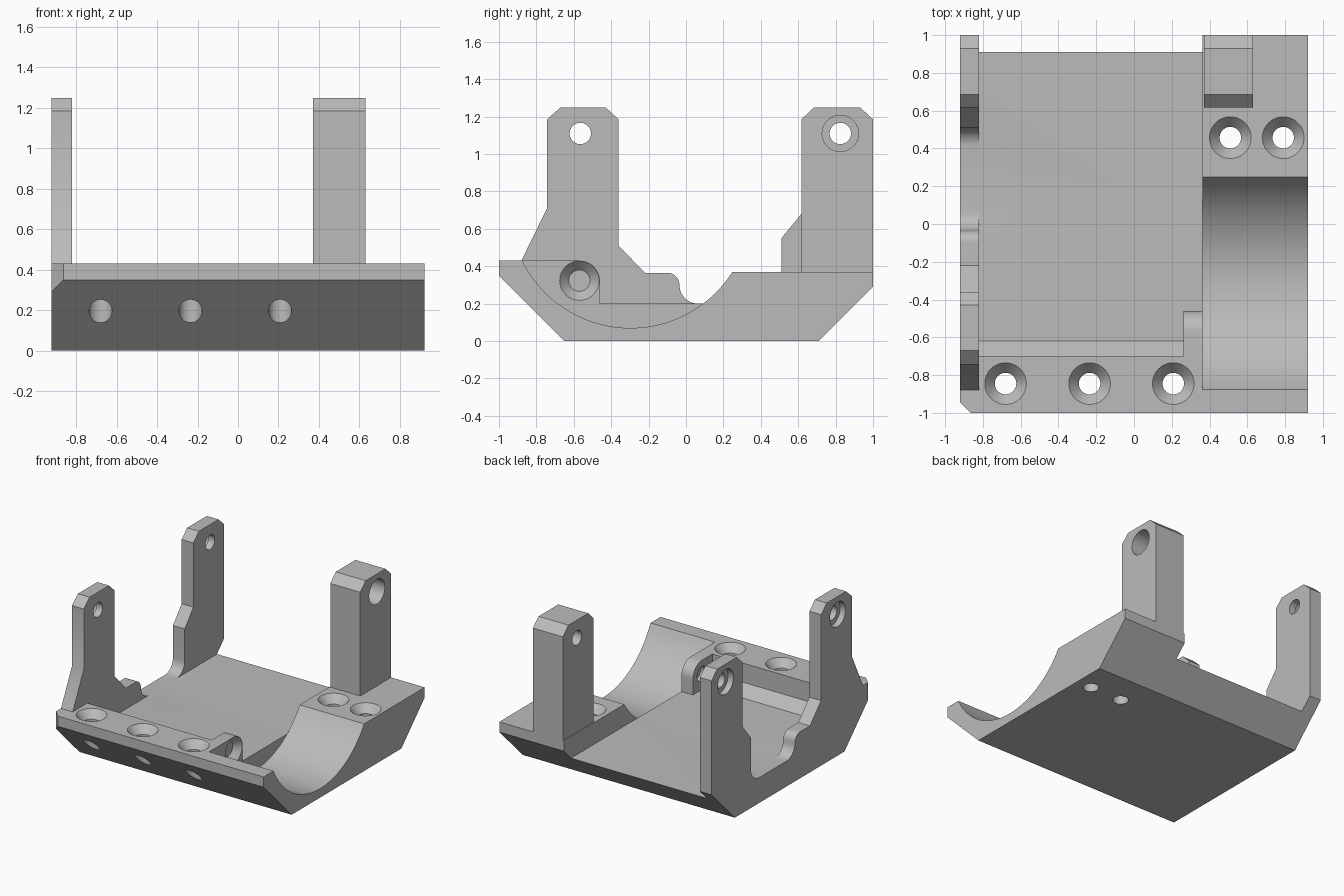
import bpy, bmesh, math
from mathutils import Vector

cube = bpy.data.objects.get("Cube")
if cube:
    bpy.data.objects.remove(cube, do_unlink=True)

grey = bpy.data.materials.new("plain_grey")
grey.use_nodes = True
grey.diffuse_color = (0.5, 0.5, 0.5, 1)
grey.node_tree.nodes["Principled BSDF"].inputs["Base Color"].default_value = (0.5, 0.5, 0.5, 1)


def new_object(name, bm):
    bmesh.ops.recalc_face_normals(bm, faces=bm.faces)
    mesh = bpy.data.meshes.new(name)
    bm.to_mesh(mesh)
    bm.free()
    mesh.materials.append(grey)
    ob = bpy.data.objects.new(name, mesh)
    bpy.context.collection.objects.link(ob)
    return ob


def extrude_x(name, profile, x0, x1):
    """Solid from a (y, z) outline running between two x positions."""
    bm = bmesh.new()
    face = bm.faces.new([bm.verts.new((x0, y, z)) for y, z in profile])
    side = bmesh.ops.extrude_face_region(bm, geom=[face])["geom"]
    bmesh.ops.translate(bm, vec=(x1 - x0, 0, 0),
                        verts=[v for v in side if isinstance(v, bmesh.types.BMVert)])
    return new_object(name, bm)


def arc(cy, cz, r, a0, a1, n=10):
    angles = [math.radians(a0 + (a1 - a0) * i / n) for i in range(n + 1)]
    return [(cy + r * math.cos(a), cz + r * math.sin(a)) for a in angles]


def cone(start, end, r0, r1):
    """Round cutter between two points."""
    start, end = Vector(start), Vector(end)
    bm = bmesh.new()
    bmesh.ops.create_cone(bm, cap_ends=True, segments=48, radius1=r0, radius2=r1,
                          depth=(end - start).length)
    turn = (end - start).to_track_quat('Z', 'Y').to_matrix()
    bmesh.ops.rotate(bm, verts=bm.verts, matrix=turn)
    bmesh.ops.translate(bm, verts=bm.verts, vec=(start + end) / 2)
    return new_object("cutter", bm)


def combine(target, tool, operation):
    mod = target.modifiers.new(operation, 'BOOLEAN')
    mod.operation, mod.object, mod.solver = operation, tool, 'EXACT'
    bpy.context.view_layer.objects.active = target
    bpy.ops.object.modifier_apply(modifier=mod.name)
    bpy.data.objects.remove(tool, do_unlink=True)


def cut(target, *cutter):
    combine(target, cone(*cutter), 'DIFFERENCE')


def countersink(target, x, y, top):
    cut(target, (x, y, -0.1), (x, y, top + 0.1), 0.057, 0.057)
    cut(target, (x, y, top - 0.06), (x, y, top + 0.01), 0.057, 0.119)


# Tray: front rail and open floor
bracket = extrude_x("bracket", [(-1, 0.43), (-1, 0.35), (-0.65, 0), (0.71, 0), (0.91, 0.2),
                                (-0.62, 0.2), (-0.7, 0.28), (-0.7, 0.43)], -0.82, 0.362)

# Cradle block with round trough
trough = arc(-0.297, 0.715, 0.645, -32.3, -153.8, 32)
cradle = extrude_x("cradle", [(-1, 0.43), (-1, 0.35), (-0.65, 0), (0.71, 0), (1, 0.29),
                              (1, 0.37)] + trough, 0.362, 0.922)

# Thick rear post
post_top = [(0.93, 1.25), (0.685, 1.25), (0.617, 1.185)]
post = extrude_x("rear_post", [(0.617, 0.3), (1, 0.29), (1, 1.185)] + post_top, 0.37, 0.63)
cut(post, (0.3, 0.825, 1.11), (0.7, 0.825, 1.11), 0.057, 0.057)
cut(post, (0.47, 0.825, 1.11), (0.7, 0.825, 1.11), 0.097, 0.097)

# Thin side plate with two posts
front_post = [(-0.22, 0.365), (-0.36, 0.51), (-0.36, 1.185), (-0.43, 1.25), (-0.67, 1.25),
              (-0.743, 1.185), (-0.743, 0.71), (-0.88, 0.43)]
plate = extrude_x("side_plate", [(-1, 0.43), (-1, 0.35), (-0.65, 0), (0.71, 0), (1, 0.29), (1, 1.185)]
                  + post_top + [(0.617, 0.68), (0.51, 0.55)]
                  + arc(0.41, 0.3, 0.1, 0, -90)
                  + arc(0.065, 0.3, 0.1, -90, -180)
                  + arc(-0.1, 0.3, 0.065, 0, 90) + front_post, -0.922, -0.82)
for y in (-0.565, 0.825):
    cut(plate, (-1, y, 1.11), (-0.7, y, 1.11), 0.057, 0.057)
    cut(plate, (-1, y, 1.11), (-0.875, y, 1.11), 0.097, 0.097)

# Bevelled plate corner
bm = bmesh.new()
bmesh.ops.create_cube(bm, size=0.2)
bmesh.ops.scale(bm, verts=bm.verts, vec=(1, 1, 6))
bmesh.ops.rotate(bm, verts=bm.verts, matrix=Vector((1, 1, 0)).to_track_quat('X', 'Z').to_matrix())
offset = 0.1 / math.sqrt(2)
bmesh.ops.translate(bm, verts=bm.verts, vec=(-0.895 - offset, -0.969 - offset, 0.4))
combine(plate, new_object("corner_cutter", bm), 'DIFFERENCE')

# Rounded tab behind the rail
tab = extrude_x("tab", [(-0.75, 0.15), (-0.46, 0.15)] + arc(-0.57, 0.32, 0.11, 0, 90)
                + [(-0.75, 0.43)], 0.262, 0.362)

for part in (cradle, post, plate, tab):
    combine(bracket, part, 'UNION')

# Tab hole, opening toward the trough
cut(bracket, (0.2, -0.57, 0.323), (0.5, -0.57, 0.323), 0.057, 0.057)
cut(bracket, (0.312, -0.57, 0.323), (0.366, -0.57, 0.323), 0.057, 0.109)

# Screw holes
for x in (-0.68, -0.235, 0.208):
    countersink(bracket, x, -0.845, 0.43)
for x in (0.51, 0.79):
    countersink(bracket, x, 0.457, 0.37)

# Clean flat seams, keep curves smooth
bm = bmesh.new()
bm.from_mesh(bracket.data)
bmesh.ops.remove_doubles(bm, verts=bm.verts, dist=0.0001)
bmesh.ops.dissolve_limit(bm, angle_limit=math.radians(0.5), verts=bm.verts, edges=bm.edges)
bm.to_mesh(bracket.data)
bm.free()
bpy.context.view_layer.objects.active = bracket
bracket.select_set(True)
bpy.ops.object.shade_smooth_by_angle(angle=math.radians(30))
